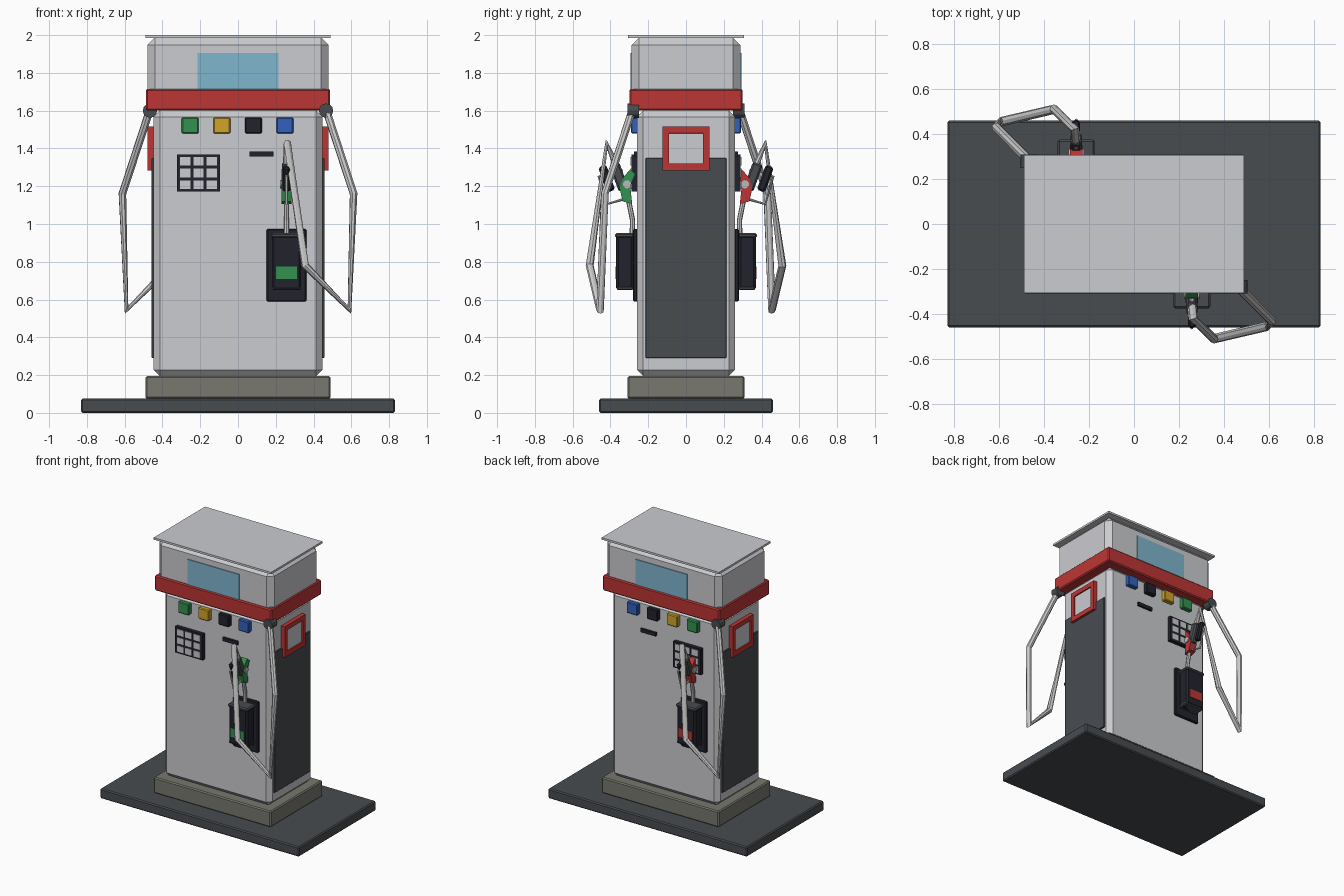
import bpy, bmesh, math
from mathutils import Matrix, Vector

if "Cube" in bpy.data.objects:
    bpy.data.objects.remove(bpy.data.objects["Cube"])


def material(name, hex_colour):
    srgb = [int(hex_colour[i:i + 2], 16) / 255 for i in (0, 2, 4)]
    rgba = [((c + 0.055) / 1.055) ** 2.4 for c in srgb] + [1]
    m = bpy.data.materials.new(name)
    m.use_nodes = True
    m.diffuse_color = rgba
    m.node_tree.nodes["Principled BSDF"].inputs["Base Color"].default_value = rgba
    return m


light = material("light_grey_paint", "cbccd0")
red = material("red_paint", "bc3634")
charcoal = material("charcoal", "484c50")
stone = material("warm_grey_stone", "78786f")
black = material("blue_black_rubber", "22222d")
green = material("green_plastic", "349150")
yellow = material("yellow_plastic", "d0a52a")
blue = material("blue_plastic", "3361bd")
glass = material("display_blue", "7fb6ce")
silver = material("silver_metal", "b9bbbb")


def finish(name, bm, *mats):
    bmesh.ops.recalc_face_normals(bm, faces=bm.faces)
    mesh = bpy.data.meshes.new(name)
    bm.to_mesh(mesh)
    bm.free()
    for m in mats:
        mesh.materials.append(m)
    obj = bpy.data.objects.new(name, mesh)
    bpy.context.collection.objects.link(obj)
    return obj


def box(name, mat, centre, size, bevel=0.0, tilt=0.0):
    """Chamfered box, optionally tilted about x."""
    bm = bmesh.new()
    bmesh.ops.create_cube(bm, size=1)
    bmesh.ops.scale(bm, vec=size, verts=bm.verts)
    if bevel:
        bmesh.ops.bevel(bm, geom=bm.edges[:], offset=bevel, segments=1, affect='EDGES')
    bmesh.ops.transform(bm, matrix=Matrix.Translation(centre) @ Matrix.Rotation(tilt, 4, 'X'),
                        verts=bm.verts)
    return finish(name, bm, mat)


def slab(name, mat, half_x, half_y, low, high, bevel):
    return box(name, mat, (0, 0, (low + high) / 2), (2 * half_x, 2 * half_y, high - low), bevel)


def cylinder(name, mat, centre, radius, depth, axis, sides=12):
    bm = bmesh.new()
    bmesh.ops.create_cone(bm, cap_ends=True, segments=sides, radius1=radius, radius2=radius, depth=depth)
    turn = Vector((0, 0, 1)).rotation_difference(Vector(axis)).to_matrix().to_4x4()
    bmesh.ops.transform(bm, matrix=Matrix.Translation(centre) @ turn, verts=bm.verts)
    return finish(name, bm, mat)


def tube(name, mat, points, radius):
    curve = bpy.data.curves.new(name, 'CURVE')
    curve.dimensions = '3D'
    curve.bevel_depth = radius
    curve.bevel_resolution = 2
    curve.use_fill_caps = True
    spline = curve.splines.new('POLY')
    spline.points.add(len(points) - 1)
    for p, co in zip(spline.points, points):
        p.co = (*co, 1)
    spline.use_smooth = False
    obj = bpy.data.objects.new(name, curve)
    bpy.context.collection.objects.link(obj)
    bpy.ops.object.select_all(action='DESELECT')
    obj.select_set(True)
    bpy.context.view_layer.objects.active = obj
    bpy.ops.object.convert(target='MESH')


def extrude_profile(name, mat, profile, x, width):
    """Side outline in (y, z) given a thickness along x."""
    bm = bmesh.new()
    face = bm.faces.new([bm.verts.new((x - width / 2, y, z)) for y, z in profile])
    new = bmesh.ops.extrude_face_region(bm, geom=[face])["geom"]
    bmesh.ops.translate(bm, vec=(width, 0, 0), verts=[v for v in new if isinstance(v, bmesh.types.BMVert)])
    return finish(name, bm, mat)


# Island, plinth, cabinet and canopy
slab("island_slab", charcoal, 0.83, 0.46, 0, 0.075, 0.008)
slab("plinth", stone, 0.49, 0.31, 0.075, 0.195, 0.008)
slab("cabinet", light, 0.447, 0.26, 0.195, 1.6, 0.033)
slab("red_band", red, 0.487, 0.30, 1.6, 1.715, 0.008)
slab("header", light, 0.48, 0.288, 1.66, 1.987, 0.04)
slab("roof_cap", light, 0.49, 0.306, 1.985, 2.0, 0)

# Side panels and framed signs
for side, word in ((1, "left"), (-1, "right")):
    box(word + "_side_panel", charcoal, (side * 0.447, 0, 0.82), (0.022, 0.43, 1.06), 0.004)
    bm = bmesh.new()
    bmesh.ops.create_cube(bm, size=1)
    bmesh.ops.scale(bm, vec=(0.036, 0.25, 0.232), verts=bm.verts)
    bm.faces.ensure_lookup_table()
    outer = max(bm.faces, key=lambda f: side * f.calc_center_median().x)
    bmesh.ops.inset_individual(bm, faces=[outer], thickness=0.05, depth=0)
    bmesh.ops.inset_individual(bm, faces=[outer], thickness=0.0005, depth=-0.01)
    outer.material_index = 1
    bmesh.ops.translate(bm, vec=(side * 0.46, 0, 1.4), verts=bm.verts)
    finish(word + "_sign", bm, red, light)

# Controls, mirrored front to back
for s, word in ((-1, "front"), (1, "back")):
    box(word + "_display", glass, (0, s * 0.29, 1.81), (0.43, 0.009, 0.19))
    for i, mat in enumerate((green, yellow, black, blue)):
        box(f"{word}_grade_button_{i}", mat, (-0.253 + i * 0.167, s * 0.27, 1.522), (0.09, 0.044, 0.085), 0.006)
    box(word + "_card_slot", black, (0.125, s * 0.266, 1.37), (0.126, 0.02, 0.027))
    box(word + "_keypad", black, (-0.209, s * 0.27, 1.27), (0.23, 0.036, 0.196))
    for col in range(3):
        for row in range(3):
            box(f"{word}_key_{col}_{row}", light,
                (-0.209 + (col - 1) * 0.07, s * 0.288, 1.27 + (row - 1) * 0.062), (0.054, 0.009, 0.046))

# Dispensing gear, turned half a circle for the back
for s, word, accent in ((1, "front", green), (-1, "back", red)):
    def at(x, y, z):
        return (s * x, -s * y, z)

    X = 0.257
    # Holster
    box(word + "_holster_plate", black, at(X, 0.268, 0.782), (0.21, 0.024, 0.385), 0.006)
    box(word + "_holster_cup", black, at(X, 0.325, 0.795), (0.155, 0.09, 0.29), 0.012)
    box(word + "_holster_rim", charcoal, at(X, 0.325, 0.94), (0.165, 0.1, 0.026), 0.008)
    box(word + "_holster_foot", charcoal, at(X, 0.322, 0.66), (0.158, 0.088, 0.02), 0.006)
    box(word + "_holster_label", accent, at(X, 0.3705, 0.742), (0.112, 0.008, 0.066))

    # Nozzle
    tube(word + "_spout", silver, [at(X, 0.285, 0.92), at(X, 0.283, 1.02), at(X, 0.305, 1.13)], 0.014)
    outline = [(0.285, 1.105), (0.335, 1.12), (0.352, 1.19), (0.33, 1.25), (0.295, 1.29), (0.268, 1.265), (0.295, 1.2)]
    extrude_profile(word + "_nozzle_body", accent, [(-s * y, z) for y, z in outline], s * X, 0.055)
    cylinder(word + "_swivel", silver, at(X, 0.312, 1.21), 0.022, 0.07, (1, 0, 0))
    box(word + "_nozzle_valve", charcoal, at(X, 0.355, 1.25), (0.05, 0.055, 0.15), 0.01, s * math.radians(20))
    box(word + "_nozzle_grip", black, at(X, 0.42, 1.24), (0.036, 0.045, 0.14), 0.01, s * math.radians(20))
    guard = [(0.335, 1.13), (0.42, 1.105), (0.462, 1.25), (0.37, 1.29)]
    tube(word + "_trigger_guard", silver, [at(X, y, z) for y, z in guard], 0.007)

    # Hose and its swivel joint
    tube(word + "_hose", black, [at(X, 0.352, 1.27), at(0.262, 0.42, 1.425), at(0.355, 0.51, 0.78),
                                 at(0.59, 0.455, 0.545), at(0.612, 0.43, 1.16), at(0.468, 0.285, 1.6)], 0.021)
    cylinder(word + "_hose_joint", charcoal, at(0.466, 0.28, 1.6), 0.038, 0.06, (0, 1, 0))
